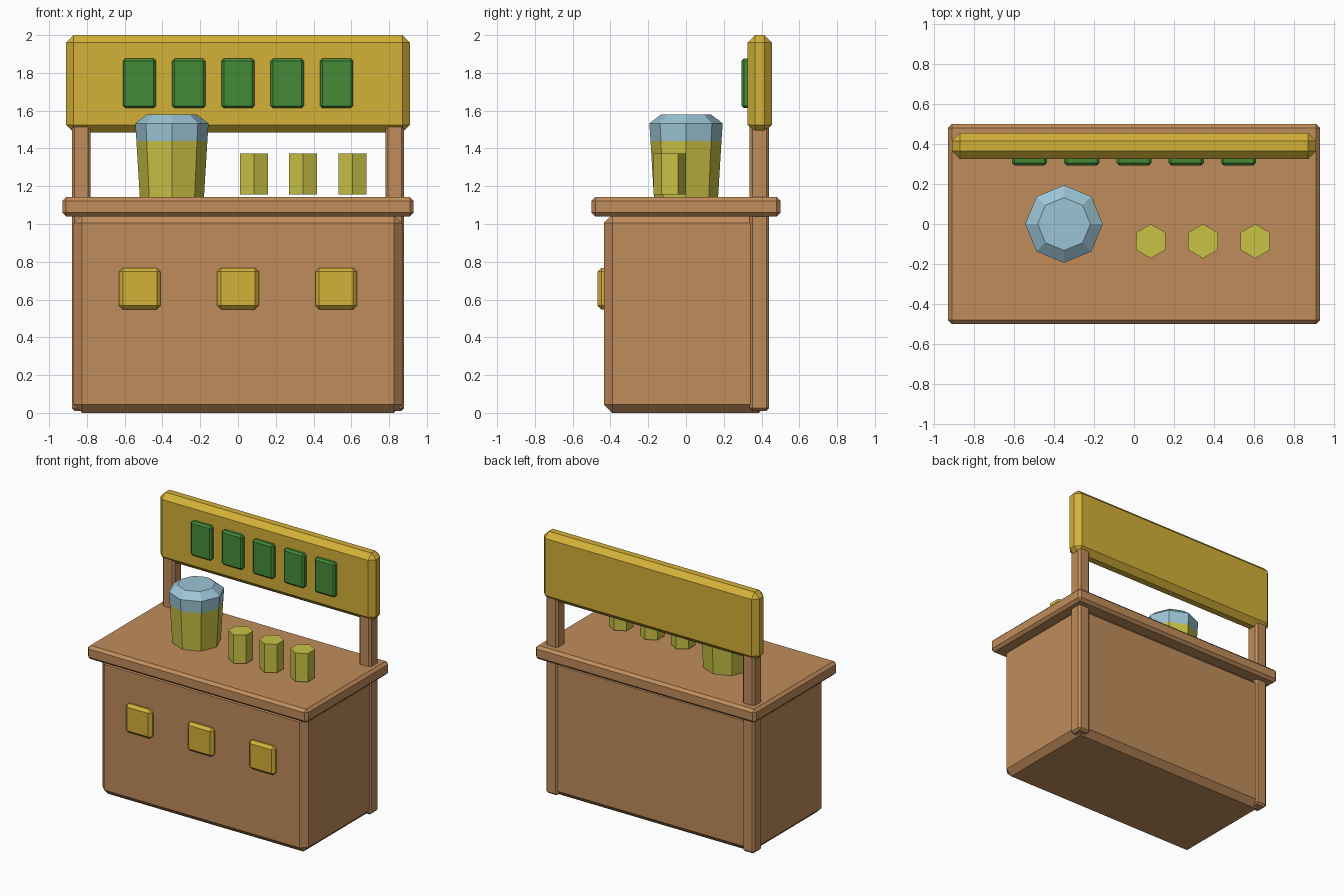
import bpy
import bmesh
import math

cube = bpy.data.objects.get("Cube")
if cube:
    bpy.data.objects.remove(cube, do_unlink=True)


def make_material(name, rgb):
    mat = bpy.data.materials.new(name)
    mat.use_nodes = True
    mat.diffuse_color = (*rgb, 1)
    mat.node_tree.nodes["Principled BSDF"].inputs["Base Color"].default_value = (*rgb, 1)
    return mat


wood = make_material("wood", (0.53, 0.265, 0.105))
yellow = make_material("yellow paint", (0.66, 0.44, 0.04))
green = make_material("green paint", (0.06, 0.26, 0.04))
glass = make_material("pale blue glass", (0.33, 0.56, 0.67))
juice = make_material("juice", (0.58, 0.54, 0.06))


def finish(name, bm, *materials):
    """Turn a bmesh into a named flat-shaded object."""
    bmesh.ops.recalc_face_normals(bm, faces=bm.faces)
    mesh = bpy.data.meshes.new(name)
    bm.to_mesh(mesh)
    bm.free()
    for mat in materials:
        mesh.materials.append(mat)
    obj = bpy.data.objects.new(name, mesh)
    bpy.context.collection.objects.link(obj)
    return obj


def box(name, xs, ys, zs, chamfer, mat):
    """Chamfered box between the given limits on each axis."""
    bm = bmesh.new()
    bmesh.ops.create_cube(bm, size=1)
    for v in bm.verts:
        for axis, (low, high) in enumerate((xs, ys, zs)):
            v.co[axis] = low if v.co[axis] < 0 else high
    obj = finish(name, bm, mat)
    bevel = obj.modifiers.new("chamfer", "BEVEL")
    bevel.width = chamfer
    bevel.segments = 1
    bevel.limit_method = "NONE"
    return obj


def lathe(name, centre, profile, sides, turn, *materials):
    """Low-poly solid of revolution from (radius, height) pairs, capped."""
    bm = bmesh.new()
    rings = []
    for radius, z in profile:
        angles = [turn + math.tau * i / sides for i in range(sides)]
        rings.append([bm.verts.new((centre[0] + radius * math.cos(a),
                                    centre[1] + radius * math.sin(a), z)) for a in angles])
    for low, high in zip(rings, rings[1:]):
        for i in range(sides):
            j = (i + 1) % sides
            bm.faces.new((low[i], low[j], high[j], high[i]))
    bm.faces.new(rings[0][::-1])
    bm.faces.new(rings[-1])
    return finish(name, bm, *materials)


# Counter body and overhanging top
box("counter_body", (-0.87, 0.87), (-0.435, 0.43), (0, 1.05), 0.045, wood)
box("counter_top", (-0.93, 0.93), (-0.5, 0.5), (1.04, 1.143), 0.02, wood)

# Rear posts and the sign they carry
for side, x in (("right", -0.83), ("left", 0.83)):
    box(side + "_post", (x - 0.05, x + 0.05), (0.337, 0.44), (0.01, 1.53), 0.015, wood)
box("sign_board", (-0.91, 0.91), (0.325, 0.455), (1.485, 2), 0.04, yellow)

# Raised panels across the sign
for i in range(5):
    x = (i - 2) * 0.261
    box(f"sign_panel_{i + 1}", (x - 0.088, x + 0.088), (0.293, 0.345),
        (1.613, 1.876), 0.013, green)

# Square plaques on the counter front
for i in range(3):
    x = (i - 1) * 0.52
    box(f"front_plaque_{i + 1}", (x - 0.11, x + 0.11), (-0.468, -0.41),
        (0.548, 0.768), 0.02, yellow)

# Jar: juice below the fill line, clear glass above
fill = 1.44
jar = lathe("juice_jar", (-0.35, 0),
            ((0.17, 1.143), (0.188, fill), (0.194, 1.533), (0.132, 1.58)),
            8, 0, glass, juice)
for face in jar.data.polygons:
    face.material_index = 1 if face.center.z < fill else 0

# Row of cups
for i in range(3):
    lathe(f"cup_{i + 1}", (0.084 + i * 0.261, -0.086),
          ((0.086, 1.155), (0.086, 1.372)), 6, math.pi / 6, juice)
